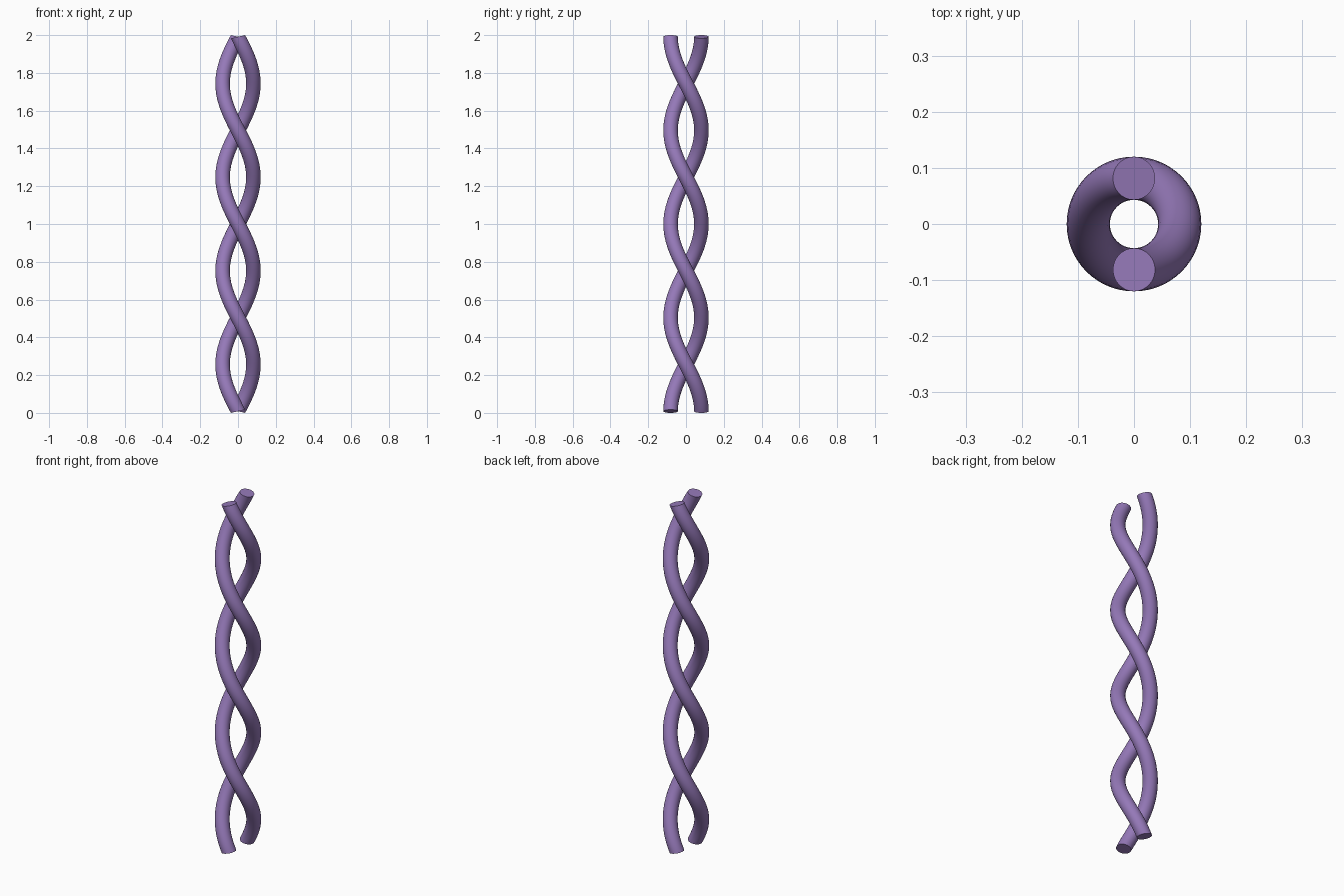
import bpy, bmesh, math
from mathutils import Vector

if "Cube" in bpy.data.objects:
    bpy.data.objects.remove(bpy.data.objects["Cube"])

HELIX_R, TUBE_R = 0.0815, 0.0385
TURNS, STEPS, SIDES = 2, 128, 32
END_TILT = math.radians(13)      # caps lean only part way along the strand
Z0 = TUBE_R * math.sin(END_TILT)
Z1 = 2 - Z0

purple = bpy.data.materials.new("soft purple")
purple.diffuse_color = (0.30, 0.19, 0.48, 1)
purple.use_nodes = True
purple.node_tree.nodes["Principled BSDF"].inputs["Base Color"].default_value = purple.diffuse_color


def make_strand(name, start):
    """Sweep a circle along a left-handed helix and cap both ends."""
    bm = bmesh.new()
    rings = []
    full_tilt = math.atan(2 * math.pi * TURNS * HELIX_R / (Z1 - Z0))
    for i in range(STEPS + 1):
        t = i / STEPS
        a = start - 2 * math.pi * TURNS * t
        out = Vector((math.cos(a), math.sin(a), 0))
        along = Vector((math.sin(a), -math.cos(a), 0))
        # ease from the flatter end caps to the true tangent
        k = min(1, min(i, STEPS - i) / 3)
        tilt = END_TILT + (full_tilt - END_TILT) * k
        side = along * math.cos(tilt) - Vector((0, 0, math.sin(tilt)))
        centre = out * HELIX_R + Vector((0, 0, Z0 + (Z1 - Z0) * t))
        rings.append([bm.verts.new(centre + TUBE_R * (
            out * math.cos(b) + side * math.sin(b)))
            for b in (2 * math.pi * j / SIDES for j in range(SIDES))])
    for lo, hi in zip(rings, rings[1:]):
        for j in range(SIDES):
            n = (j + 1) % SIDES
            bm.faces.new((lo[j], lo[n], hi[n], hi[j]))
    bm.faces.new(rings[0])
    bm.faces.new(rings[-1])
    bmesh.ops.recalc_face_normals(bm, faces=bm.faces)
    mesh = bpy.data.meshes.new(name)
    bm.to_mesh(mesh)
    bm.free()
    mesh.materials.append(purple)
    obj = bpy.data.objects.new(name, mesh)
    bpy.context.collection.objects.link(obj)
    bpy.ops.object.select_all(action='DESELECT')
    obj.select_set(True)
    bpy.context.view_layer.objects.active = obj
    bpy.ops.object.shade_smooth_by_angle(angle=math.radians(40))


# Two strands, half a turn apart
make_strand("front_strand", -math.pi / 2)
make_strand("back_strand", math.pi / 2)
